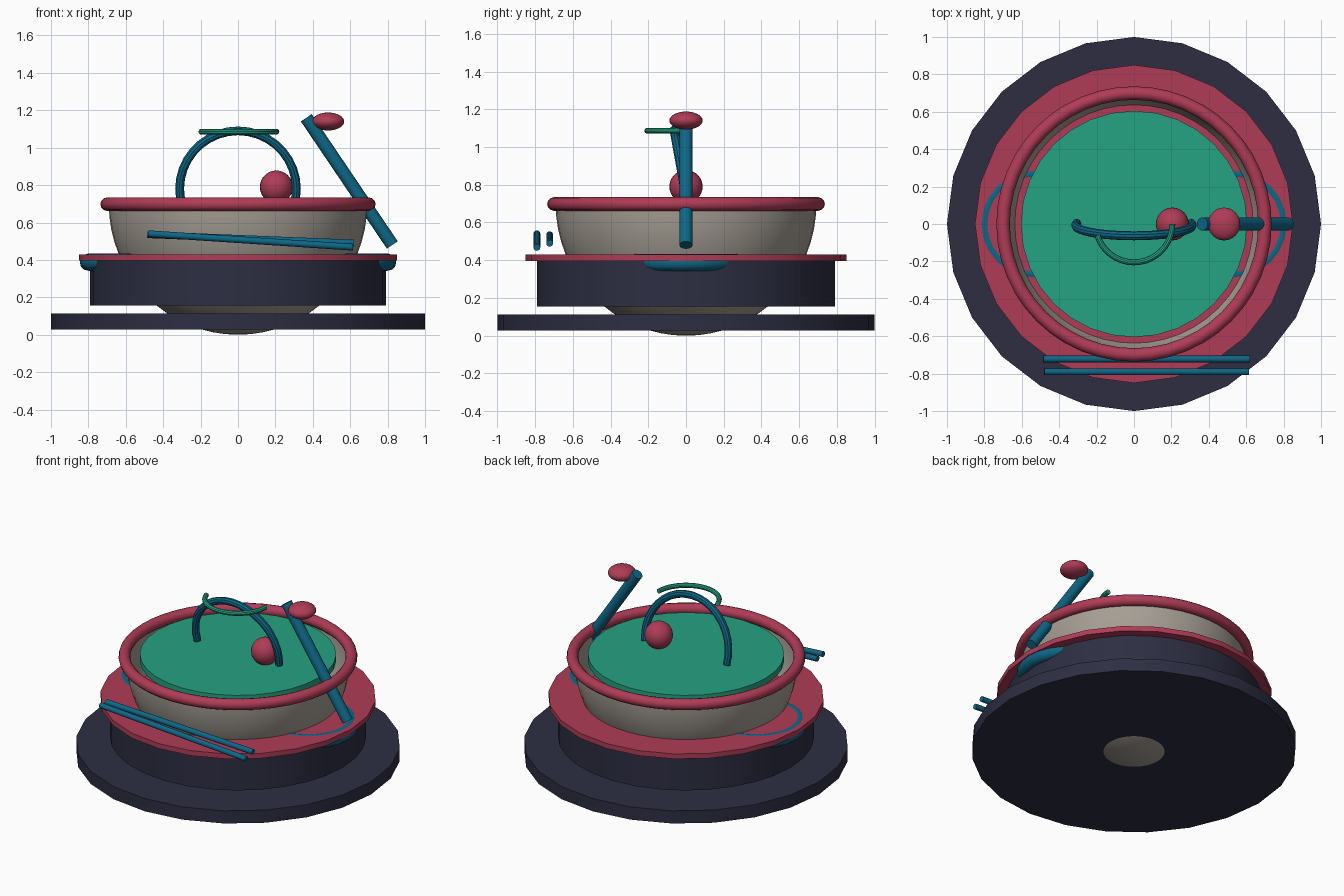
import bpy, bmesh, math
from mathutils import Vector

if "Cube" in bpy.data.objects:
    bpy.data.objects.remove(bpy.data.objects["Cube"])


def material(name, rgb):
    m = bpy.data.materials.new(name)
    m.diffuse_color = (*rgb, 1)
    m.use_nodes = True
    m.node_tree.nodes["Principled BSDF"].inputs["Base Color"].default_value = m.diffuse_color
    return m


NAVY = material("dark_navy", (0.026, 0.027, 0.055))
RED = material("berry_red", (0.43, 0.045, 0.095))
GREEN = material("jade_green", (0.018, 0.36, 0.225))
BLUE = material("deep_blue", (0.0045, 0.135, 0.24))
GRAY = material("warm_gray", (0.38, 0.345, 0.30))


def finish(name, mat):
    o = bpy.context.object
    o.name = name
    o.data.materials.append(mat)
    bpy.ops.object.shade_smooth_by_angle(angle=math.radians(35))
    return o


def disc(name, radius, z0, z1, mat, sides=24):
    bpy.ops.mesh.primitive_cylinder_add(vertices=sides, radius=radius, depth=z1 - z0,
                                        location=(0, 0, (z0 + z1) / 2))
    return finish(name, mat)


def rod(name, a, b, radius, mat):
    a, b = Vector(a), Vector(b)
    bpy.ops.mesh.primitive_cylinder_add(vertices=16, radius=radius, depth=(b - a).length,
                                        location=(a + b) / 2)
    bpy.context.object.rotation_euler = (b - a).to_track_quat('Z', 'Y').to_euler()
    return finish(name, mat)


def ring(name, loc, major, minor, mat, seg=48):
    bpy.ops.mesh.primitive_torus_add(location=loc, major_radius=major, minor_radius=minor,
                                     major_segments=seg, minor_segments=12)
    return finish(name, mat)


def ball(name, loc, scale, mat):
    bpy.ops.mesh.primitive_uv_sphere_add(segments=24, ring_count=16, radius=1, location=loc)
    bpy.context.object.scale = scale
    return finish(name, mat)


def tube(name, points, radius, mat):
    c = bpy.data.curves.new(name, 'CURVE')
    c.dimensions = '3D'
    c.bevel_depth = radius
    c.bevel_resolution = 3
    c.use_fill_caps = True
    s = c.splines.new('POLY')
    s.points.add(len(points) - 1)
    for p, co in zip(s.points, points):
        p.co = (*co, 1)
    o = bpy.data.objects.new(name, c)
    bpy.context.collection.objects.link(o)
    bpy.ops.object.select_all(action='DESELECT')
    o.select_set(True)
    bpy.context.view_layer.objects.active = o
    bpy.ops.object.convert(target='MESH')
    return finish(name, mat)


# Stacked base, stand and flange
disc("base_plate", 1.0, 0.027, 0.113, NAVY)
disc("stand", 0.79, 0.155, 0.396, NAVY, 32)
disc("flange", 0.85, 0.396, 0.43, RED)

# Bowl: lower half of a sphere, open at the top
bpy.ops.mesh.primitive_uv_sphere_add(segments=48, ring_count=32, radius=0.7, location=(0, 0, 0.7))
bowl = bpy.context.object
bowl.scale = (0.987, 0.987, 1)
bm = bmesh.new()
bm.from_mesh(bowl.data)
bmesh.ops.delete(bm, geom=[v for v in bm.verts if v.co.z > 0.001], context='VERTS')
bm.to_mesh(bowl.data)
bm.free()
finish("bowl", GRAY)
ring("bowl_rim", (0, 0, 0.698), 0.70, 0.036, RED)

# Surface of the contents
disc("contents", 0.605, 0.672, 0.715, GREEN, 32)

# Side grips half sunk into the flange
for side, x in (("left", -0.53), ("right", 0.53)):
    ring(side + "_grip", (x, 0, 0.388), 0.27, 0.046, BLUE, 24)

# Curved handle leaning forward, and the small loop in front of it
arch = []
for i in range(21):
    t = math.radians(-10 + 200 * i / 20)
    z = 0.78 + 0.31 * math.sin(t)
    arch.append((0.312 * math.cos(t), -0.18 * (z - 0.74), z))
tube("arched_handle", arch, 0.024, BLUE)
loop = [(0.205 * math.cos(t), 0.205 * math.sin(t), 1.086)
        for t in (math.radians(-163 * i / 18) for i in range(19))]
tube("front_loop", loop, 0.016, GREEN)

# Garnish ball, spoon handle and spoon bowl
ball("garnish_ball", (0.205, 0, 0.79), (0.088,) * 3, RED)
rod("spoon_handle", (0.365, 0, 1.16), (0.825, 0, 0.48), 0.035, BLUE)
ball("spoon_bowl", (0.482, 0, 1.14), (0.086, 0.088, 0.048), RED)

# Pair of sticks resting in front
rod("back_stick", (-0.485, -0.722, 0.535), (0.62, -0.722, 0.49), 0.018, BLUE)
rod("front_stick", (-0.48, -0.79, 0.54), (0.615, -0.79, 0.468), 0.018, BLUE)
